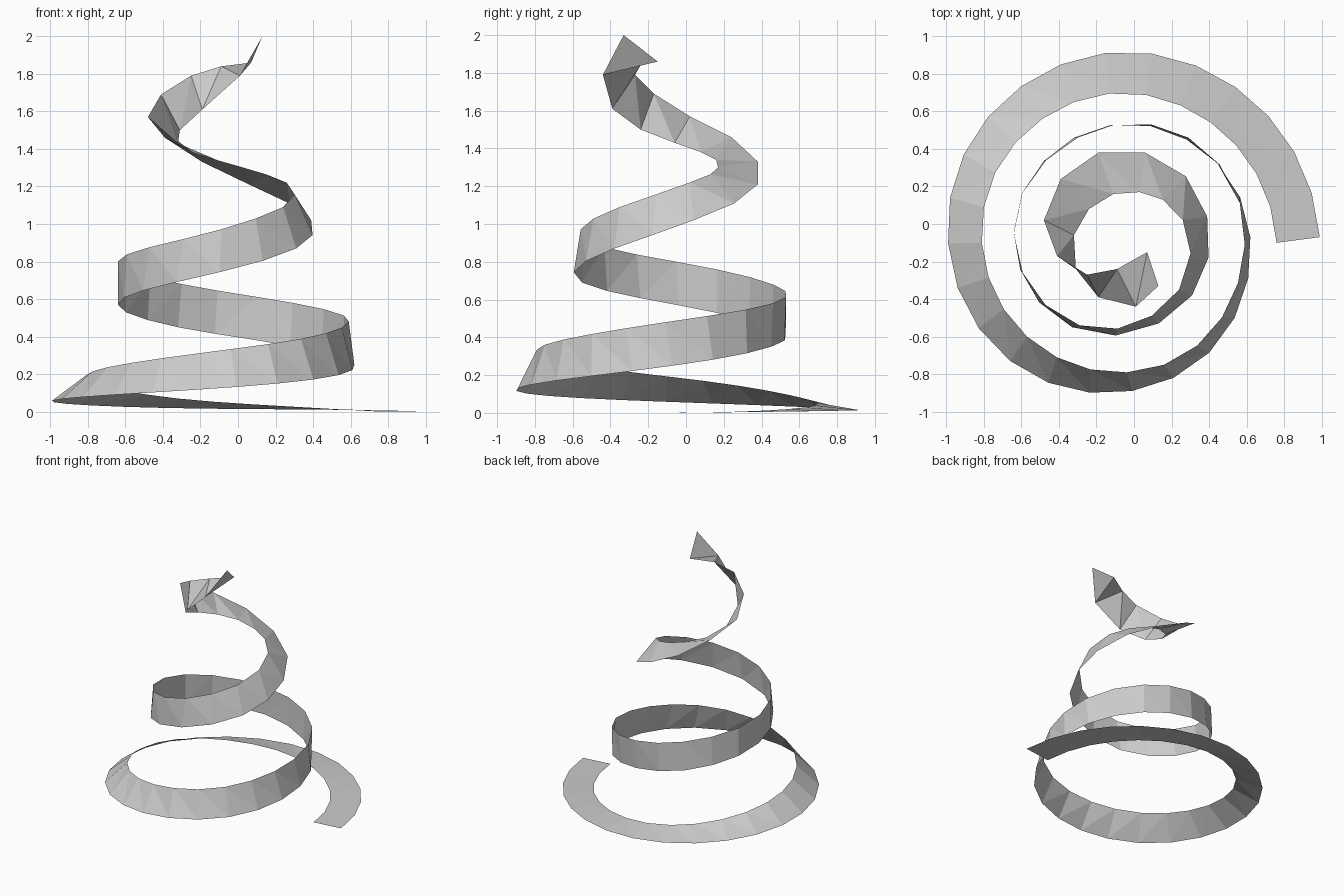
import bpy
import bmesh
from math import atan2, cos, hypot, pi, sin
from mathutils import Vector

# Remove the default cube
default_cube = bpy.data.objects.get("Cube")
if default_cube:
    bpy.data.objects.remove(default_cube, do_unlink=True)

RIBBON_STEPS = 50

# Guide ribs in hundredths: step, outer edge point, inner edge point
GUIDE_RIBS = [
    (0, (99, -7, 0), (76, -10, 0)),
    (4, (54, 73, 1), (41, 54, 2)),
    (8, (-39, 85, 2), (-32, 65, 7)),
    (12, (-98, 14, 5), (-80, 9, 17)),
    (16, (-66, -73, 9), (-57, -60, 26)),
    (20, (21, -82, 15), (16, -75, 36)),
    (24, (62, -7, 25), (59, -11, 48)),
    (27, (28, 45, 35), (29, 46, 58)),
    (30, (-32, 46, 45), (-30, 46, 68)),
    (33, (-64, -4, 57), (-64, -5, 80)),
    (36, (-33, -55, 69), (-29, -54, 92)),
    (39, (31, -38, 87), (24, -35, 109)),
    (41, (39, 4, 102), (26, 2, 122)),
    (43, (6, 38, 121), (3, 17, 130)),
    (44, (-19, 38, 133), (-11, 16, 134)),
    (45, (-39, 24, 146), (-24, 8, 138)),
    (46, (-48, 2, 157), (-32, -6, 143)),
    (47, (-41, -17, 169), (-31, -24, 150)),
    (48, (-25, -27, 179), (-19, -39, 161)),
    (49, (-9, -24, 184), (1, -44, 179)),
    (50, (7, -15, 186), (13, -33, 200)),
]


def make_material(name, colour):
    material = bpy.data.materials.new(name)
    material.use_nodes = True
    material.diffuse_color = colour
    shader = material.node_tree.nodes["Principled BSDF"]
    shader.inputs["Base Color"].default_value = colour
    return material


def to_polar(points):
    """Turn points into (angle, radius, height), the angle always rising."""
    polar = []
    last_angle = -pi / 4
    for x, y, z in points:
        last_angle += (atan2(y, x) - last_angle) % (2 * pi)
        polar.append(Vector((last_angle, hypot(x, y), z)))
    return polar


def from_polar(point):
    angle, radius, height = point
    return Vector((radius * cos(angle), radius * sin(angle), height))


def smooth_edge(steps, points):
    """Run a cubic curve through the guide points, one result per step."""
    spans = [b - a for a, b in zip(steps, steps[1:])]
    slopes = [(q - p) / span for p, q, span in zip(points, points[1:], spans)]

    # Tangents: weighted inside, extrapolated at both ends
    tangents = []
    for left, right, before, after in zip(slopes, slopes[1:], spans, spans[1:]):
        tangents.append((left * after + right * before) / (before + after))
    tangents.insert(0, slopes[0] * 2 - tangents[0])
    tangents.append(slopes[-1] * 2 - tangents[-1])

    edge = []
    for k, span in enumerate(spans):
        for i in range(span):
            t = i / span
            s = 1 - t
            edge.append(points[k] * (s * s * (1 + 2 * t))
                        + points[k + 1] * (t * t * (1 + 2 * s))
                        + tangents[k] * (span * t * s * s)
                        - tangents[k + 1] * (span * t * t * s))
    edge.append(points[-1])
    return edge


def build_ribbon(name, outer_edge, inner_edge, material):
    """Join two edges with a faceted strip of triangles."""
    bm = bmesh.new()
    outer = [bm.verts.new(point) for point in outer_edge]
    inner = [bm.verts.new(point) for point in inner_edge]
    for i in range(RIBBON_STEPS):
        bm.faces.new((outer[i], outer[i + 1], inner[i]))
        bm.faces.new((outer[i + 1], inner[i + 1], inner[i]))
    mesh = bpy.data.meshes.new(name)
    bm.to_mesh(mesh)
    bm.free()
    mesh.materials.append(material)
    ribbon = bpy.data.objects.new(name, mesh)
    bpy.context.collection.objects.link(ribbon)


# Twisting spiral ribbon rising from the floor to a curled tip
steps = [rib[0] for rib in GUIDE_RIBS]
edges = []
for side in (1, 2):
    guides = to_polar([Vector(rib[side]) / 100 for rib in GUIDE_RIBS])
    edges.append([from_polar(point) for point in smooth_edge(steps, guides)])

light_grey = make_material("light_grey", (0.6, 0.6, 0.6, 1))
build_ribbon("spiral_ribbon", edges[0], edges[1], light_grey)
